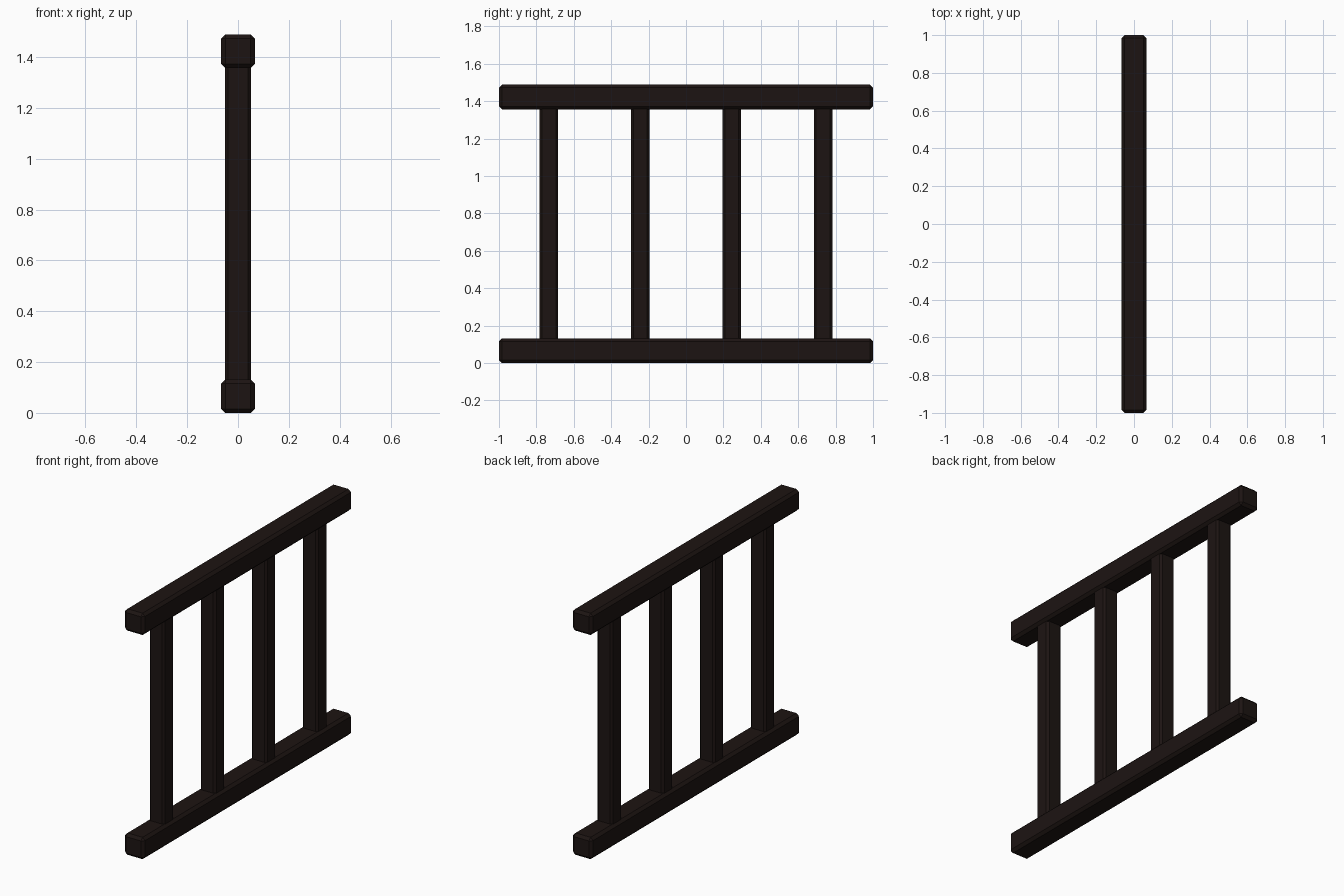
import bpy

if "Cube" in bpy.data.objects:
    bpy.data.objects.remove(bpy.data.objects["Cube"])

# Dark stained wood
wood = bpy.data.materials.new("dark_wood")
wood.diffuse_color = (0.012, 0.007, 0.006, 1)
wood.use_nodes = True
wood.node_tree.nodes["Principled BSDF"].inputs["Base Color"].default_value = wood.diffuse_color


def beam(name, size, center, chamfer):
    """Square timber with flat chamfered edges."""
    bpy.ops.mesh.primitive_cube_add(size=1, location=center)
    ob = bpy.context.object
    ob.name = name
    ob.scale = size
    bpy.ops.object.transform_apply(location=False, rotation=False, scale=True)
    mod = ob.modifiers.new("chamfer", 'BEVEL')
    mod.width = chamfer
    mod.segments = 1
    mod.limit_method = 'NONE'
    ob.data.materials.append(wood)
    return ob


RAIL = 0.132
POST = 0.098
HEIGHT = 1.488

# Bottom and top rails
beam("bottom_rail", (RAIL, 2, RAIL), (0, 0, RAIL / 2), 0.016)
beam("top_rail", (RAIL, 2, RAIL), (0, 0, HEIGHT - RAIL / 2), 0.016)

# Upright balusters, ends let slightly into the rails
length = HEIGHT - 2 * RAIL + 0.03
for i in range(4):
    y = -0.733 + i * 0.4887
    beam(f"baluster_{i + 1}", (0.103, POST, length), (0, y, HEIGHT / 2), 0.012)
